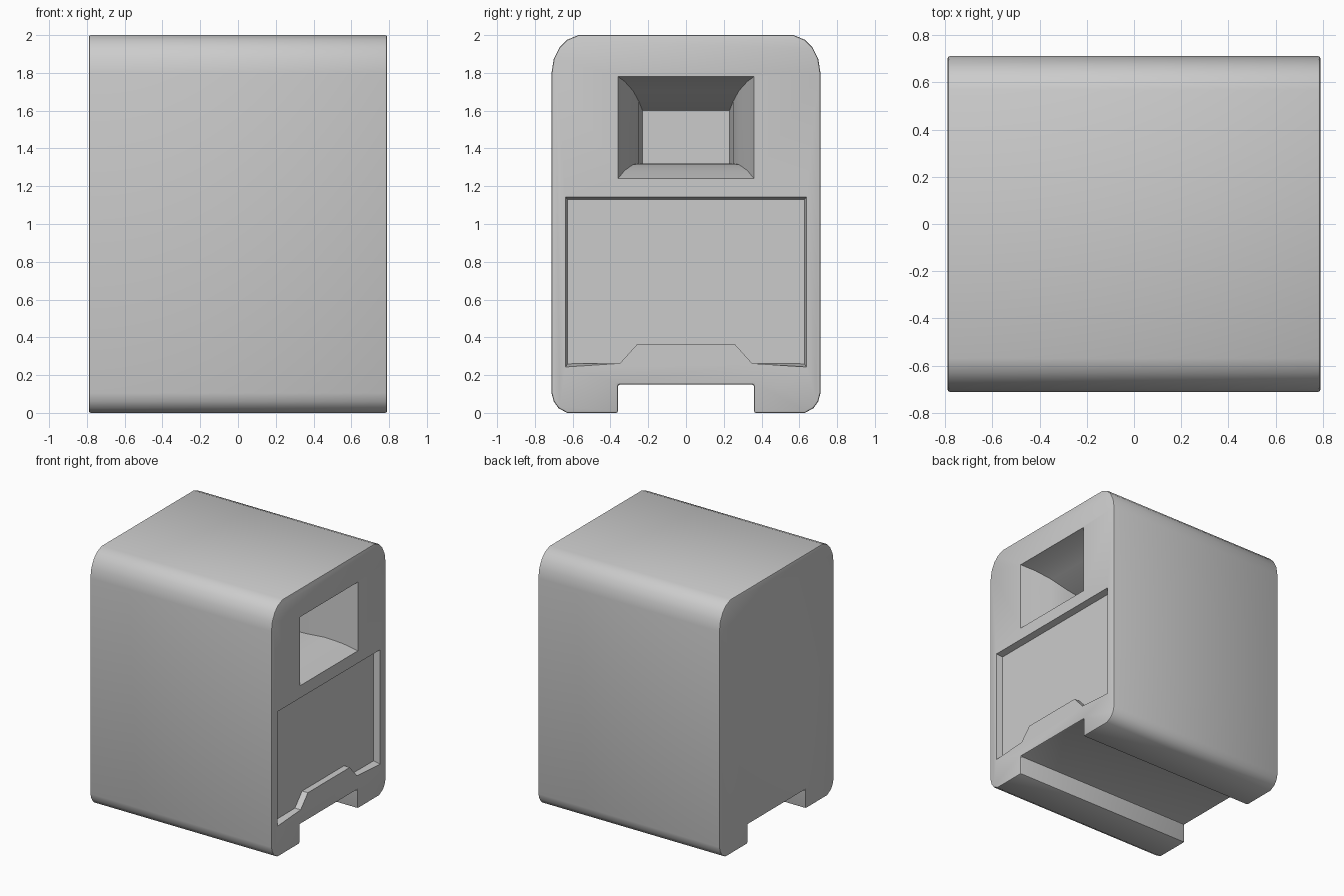
import bpy, bmesh

if "Cube" in bpy.data.objects:
    bpy.data.objects.remove(bpy.data.objects["Cube"])


def loft(name, rings):
    """Closed solid through rings of 3D points with matching counts."""
    bm = bmesh.new()
    loops = [[bm.verts.new(p) for p in r] for r in rings]
    n = len(loops[0])
    bm.faces.new(loops[0])
    bm.faces.new(loops[-1][::-1])
    for a, b in zip(loops, loops[1:]):
        for i in range(n):
            j = (i + 1) % n
            bm.faces.new((a[i], b[i], b[j], a[j]))
    bmesh.ops.recalc_face_normals(bm, faces=bm.faces)
    me = bpy.data.meshes.new(name)
    bm.to_mesh(me)
    bm.free()
    ob = bpy.data.objects.new(name, me)
    bpy.context.collection.objects.link(ob)
    return ob


def mirrored(half):
    """Full outline from the +y half (listed from one centre end to the other)."""
    return half + [(-y, z) for y, z in reversed(half)]


def at_x(x, outline):
    return [(x, y, z) for y, z in outline]


# Casing: rounded outline with a channel under the base
casing = mirrored([(0.36, 0.15), (0.36, 0), (0.63, 0), (0.675, 0.025),
                   (0.70, 0.06), (0.712, 0.105), (0.712, 1.80), (0.70, 1.875),
                   (0.67, 1.935), (0.63, 1.975), (0.57, 2.0)])
body = loft("casing", [at_x(-0.79, casing), at_x(0.79, casing)])
bev = body.modifiers.new("edge_round", 'BEVEL')
bev.width = 0.01
bev.segments = 2
bev.limit_method = 'ANGLE'
bev.angle_limit = 0.9


# Tapered opening: (x, half width, bottom, top)
def rect(x, w, lo, hi):
    return at_x(x, [(w, lo), (w, hi), (-w, hi), (-w, lo)])


opening = loft("opening_cutter", [rect(*s) for s in (
    (0.85, 0.36, 1.24, 1.78), (0.79, 0.36, 1.24, 1.78),
    (0.68, 0.325, 1.283, 1.755), (0.56, 0.28, 1.315, 1.705),
    (0.44, 0.25, 1.32, 1.65), (0.25, 0.23, 1.32, 1.60))])


# Shallow door recess with a raised step in its lower edge
def door(x, w, lo, hi):
    return at_x(x, mirrored([(0.26, 0.362), (0.35, 0.262), (w, lo), (w, hi)]))


recess = loft("door_cutter", [door(0.85, 0.638, 0.243, 1.143),
                              door(0.79, 0.638, 0.243, 1.143),
                              door(0.74, 0.627, 0.26, 1.13)])

for cutter in (opening, recess):
    cutter.hide_render = True
    cut = body.modifiers.new(cutter.name, 'BOOLEAN')
    cut.operation = 'DIFFERENCE'
    cut.solver = 'EXACT'
    cut.object = cutter

# Bake the cuts, remove the helpers, and shade
bpy.context.view_layer.objects.active = body
body.select_set(True)
for m in list(body.modifiers):
    bpy.ops.object.modifier_apply(modifier=m.name)
for cutter in (opening, recess):
    bpy.data.objects.remove(cutter)
bpy.ops.object.shade_smooth_by_angle(angle=0.52)
